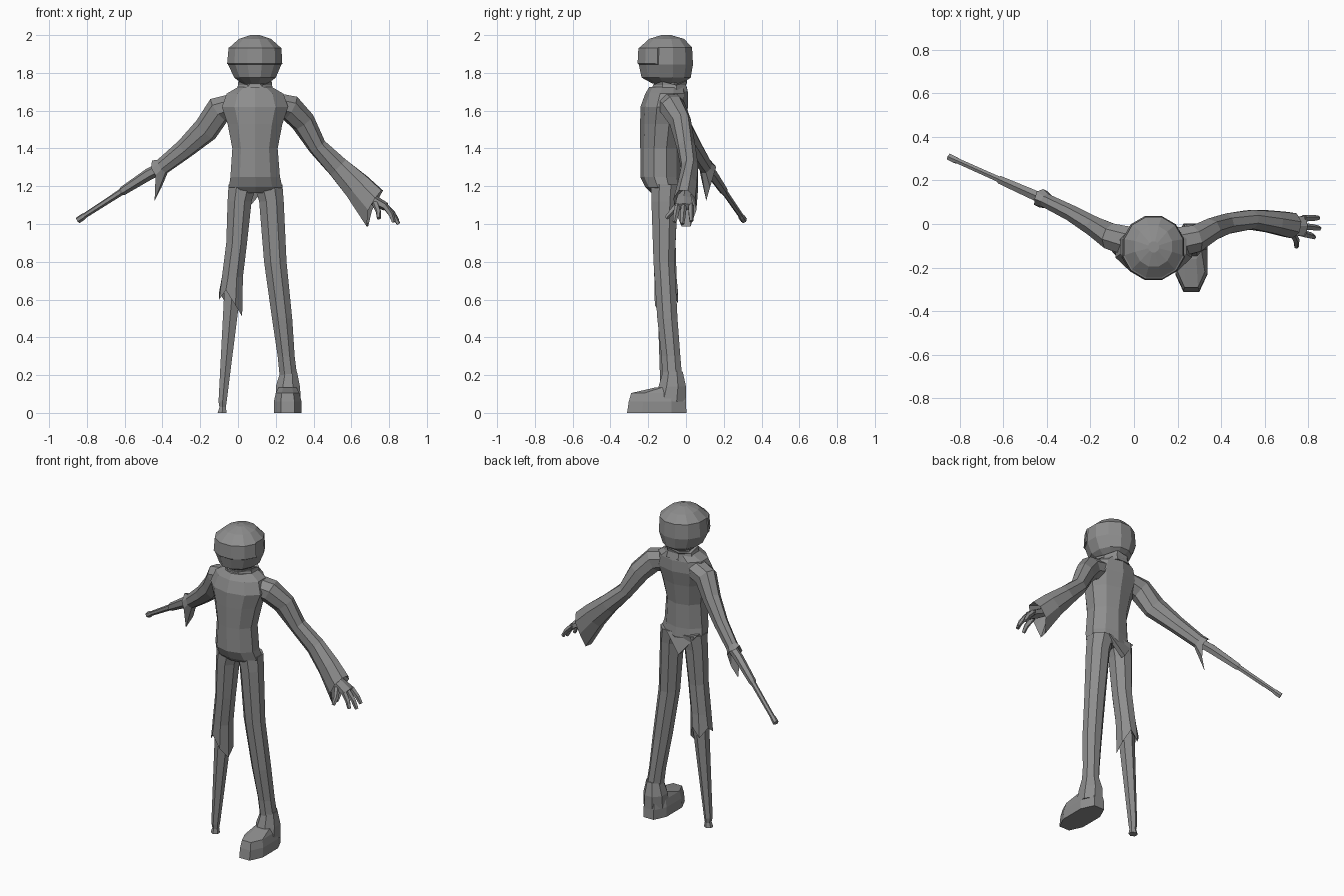
import bpy, bmesh, math
from mathutils import Vector

grey = bpy.data.materials.new("plain grey")
grey.diffuse_color = (0.27, 0.27, 0.27, 1)


def finish(name, bm, bevelled=False):
    bmesh.ops.recalc_face_normals(bm, faces=bm.faces)
    me = bpy.data.meshes.new(name)
    bm.to_mesh(me)
    bm.free()
    me.materials.append(grey)
    ob = bpy.data.objects.new(name, me)
    bpy.context.collection.objects.link(ob)
    return ob


def skin(name, rings, recess=False):
    """Join rings of points; a recessed end is a hollow sleeve or trouser hem."""
    bm = bmesh.new()
    vs = [[bm.verts.new(p) for p in r] for r in rings]
    n = len(vs[0])
    for a, b in zip(vs, vs[1:]):
        for i in range(n):
            j = (i + 1) % n
            bm.faces.new((a[i], a[j], b[j], b[i]))
    bm.faces.new(vs[0])
    if recess:
        mid = sum((Vector(p) for p in rings[-2]), Vector()) / n
        c = bm.verts.new(mid)
        for i in range(n):
            bm.faces.new((vs[-1][i], vs[-1][(i + 1) % n], c))
    else:
        bm.faces.new(vs[-1])
    return finish(name, bm)


def stack(name, levels, n=8, power=1.0, hem=None):
    """Level rings given as (z, x0, x1, y0, y1)."""
    rings = []
    k = 1 / math.cos(math.pi / n)
    for z, x0, x1, y0, y1 in levels:
        ring = []
        for i in range(n):
            a = 2 * math.pi * (i + 0.5) / n
            c, s = math.cos(a) * k, math.sin(a) * k
            c = math.copysign(abs(c) ** power, c)
            s = math.copysign(abs(s) ** power, s)
            ring.append(Vector(((x0 + x1) / 2 + c * (x1 - x0) / 2,
                                (y0 + y1) / 2 + s * (y1 - y0) / 2, z)))
        rings.append(ring)
    if hem:
        for p, h in zip(rings[-1], hem):
            p.z -= h
    return skin(name, rings, bool(hem))


def limb(name, path, n=8, hem=None):
    """Rings square to a path of (x, y, z, half width, half height)."""
    pts = [Vector(p[:3]) for p in path]
    rings = []
    for i, p in enumerate(path):
        d = (pts[min(i + 1, len(pts) - 1)] - pts[max(i - 1, 0)]).normalized()
        u = d.cross(Vector((0, 0, 1))).normalized()
        v = u.cross(d)
        ring = []
        for j in range(n):
            a = 2 * math.pi * (j + 0.5) / n
            q = pts[i] + u * math.cos(a) * p[3] + v * math.sin(a) * p[4]
            if hem and i == len(path) - 1:
                q += Vector((d.x * 0.4, d.y * 0.4, -1)) * hem[j]
            ring.append(q)
        rings.append(ring)
    return skin(name, rings, bool(hem))


# head
head = stack("head", [(1.745, 0.02, 0.16, -0.18, -0.02), (1.775, -0.02, 0.2, -0.235, 0.025),
                      (1.845, -0.053, 0.23, -0.25, 0.037), (1.935, -0.045, 0.225, -0.245, 0.032),
                      (1.98, 0.005, 0.175, -0.195, -0.01), (2.0, 0.065, 0.115, -0.13, -0.08)], n=12)
# visor band: front faces of the widest ring, raised slightly
bm = bmesh.new()
bm.from_mesh(head.data)
band = [f for f in bm.faces if abs(f.normal.z) < 0.3 and 1.86 < f.calc_center_median().z < 1.92
        and f.calc_center_median().y < -0.12]
bmesh.ops.inset_region(bm, faces=band, thickness=0.004, depth=0.007)
bm.to_mesh(head.data)
bm.free()

# neck and collar
stack("neck", [(1.68, 0.02, 0.16, -0.17, -0.02), (1.76, 0.02, 0.16, -0.17, -0.02)])
stack("collar", [(1.70, -0.01, 0.19, -0.185, 0.01), (1.735, 0.0, 0.18, -0.175, 0.0),
                 (1.745, 0.0, 0.18, -0.18, 0.005)], hem=[0.01, -0.015, 0, 0.01, -0.01, 0.01, 0.01, -0.01])

# torso
stack("torso", [(1.725, 0.0, 0.18, -0.19, 0.0), (1.69, -0.06, 0.24, -0.21, 0.005),
                (1.62, -0.085, 0.265, -0.235, 0.005), (1.53, -0.055, 0.235, -0.237, -0.015),
                (1.40, -0.03, 0.21, -0.237, -0.035), (1.25, -0.04, 0.222, -0.237, -0.035),
                (1.195, -0.048, 0.235, -0.21, -0.03), (1.165, -0.03, 0.215, -0.18, -0.04)], n=10)

# coat tail at the back
bm = bmesh.new()
tail = [(-0.04, -0.055, 1.22), (0.16, -0.03, 1.21), (0.06, -0.01, 1.09)]
top = [bm.verts.new(p) for p in tail]
low = [bm.verts.new((x, y - 0.03, z)) for x, y, z in tail]
bm.faces.new(top)
bm.faces.new(low)
for i in range(3):
    j = (i + 1) % 3
    bm.faces.new((top[i], top[j], low[j], low[i]))
finish("coat_tail", bm)

# full leg and boot
stack("full_leg", [(1.21, 0.085, 0.235, -0.185, -0.035), (1.12, 0.112, 0.242, -0.183, -0.045),
                   (0.8, 0.138, 0.257, -0.172, -0.06), (0.5, 0.18, 0.287, -0.152, -0.045),
                   (0.3, 0.21, 0.3, -0.13, -0.03), (0.18, 0.222, 0.315, -0.125, -0.02)])
stack("boot_ankle", [(0.22, 0.225, 0.312, -0.122, -0.018), (0.14, 0.2, 0.328, -0.145, 0.0),
                     (0.06, 0.2, 0.333, -0.17, 0.0)])
stack("boot_foot", [(0.135, 0.215, 0.31, -0.16, -0.03), (0.105, 0.2, 0.325, -0.29, -0.01),
                    (0.06, 0.19, 0.336, -0.303, 0.0), (0.0, 0.19, 0.336, -0.312, 0.002)], power=0.8)

# torn trouser leg and wooden leg
stack("torn_leg", [(1.21, -0.05, 0.1, -0.185, -0.035), (1.12, -0.055, 0.072, -0.183, -0.045),
                   (0.9, -0.062, 0.048, -0.175, -0.055), (0.72, -0.085, 0.026, -0.168, -0.05),
                   (0.62, -0.1, 0.022, -0.165, -0.042)],
      hem=[0.06, -0.02, 0.04, -0.02, 0.02, -0.03, 0.05, 0.11])
stack("wooden_leg", [(0.8, -0.07, 0.02, -0.145, -0.065), (0.6, -0.075, 0.008, -0.145, -0.065),
                     (0.06, -0.103, -0.06, -0.13, -0.085), (0.03, -0.098, -0.064, -0.125, -0.09),
                     (0.0, -0.108, -0.06, -0.13, -0.085)], n=6)

# sleeve and hand
limb("hand_sleeve", [(0.16, -0.09, 1.645, 0.075, 0.06), (0.275, -0.07, 1.615, 0.068, 0.072),
                     (0.345, -0.03, 1.54, 0.056, 0.066), (0.42, 0.0, 1.41, 0.05, 0.05),
                     (0.53, 0.02, 1.3, 0.047, 0.062), (0.63, 0.01, 1.2, 0.055, 0.08),
                     (0.715, -0.005, 1.115, 0.063, 0.08)],
     hem=[0, -0.01, -0.01, 0, 0.02, 0.075, 0.075, 0.02])
limb("palm", [(0.66, -0.005, 1.16, 0.035, 0.025), (0.72, -0.01, 1.125, 0.045, 0.028),
              (0.785, -0.01, 1.09, 0.055, 0.022)], n=6)
for name, a, b in [("first_finger", (0.775, -0.045, 1.1), (0.825, -0.06, 1.01)),
                   ("middle_finger", (0.775, -0.012, 1.1), (0.85, -0.02, 1.0)),
                   ("last_finger", (0.775, 0.025, 1.1), (0.845, 0.028, 1.015)),
                   ("thumb", (0.725, -0.04, 1.11), (0.745, -0.105, 1.03))]:
    m = [(p * 0.45 + q * 0.55) for p, q in zip(a, b)]
    m[0] += 0.008
    limb(name, [(*a, 0.017, 0.017), (*m, 0.015, 0.015), (*b, 0.011, 0.011)], n=5)

# torn sleeve and wooden arm
limb("torn_sleeve", [(0.02, -0.09, 1.645, 0.075, 0.06), (-0.1, -0.06, 1.605, 0.065, 0.075),
                     (-0.17, -0.02, 1.5, 0.05, 0.072), (-0.28, 0.045, 1.4, 0.04, 0.055),
                     (-0.4, 0.105, 1.305, 0.035, 0.045), (-0.425, 0.118, 1.285, 0.045, 0.055)],
     hem=[0, 0.01, -0.01, 0.01, 0.01, 0.12, 0.05, 0.0])
limb("wooden_arm", [(-0.36, 0.09, 1.32, 0.026, 0.03), (-0.47, 0.138, 1.265, 0.026, 0.032),
                    (-0.61, 0.2, 1.175, 0.021, 0.024), (-0.62, 0.205, 1.168, 0.015, 0.018),
                    (-0.81, 0.29, 1.045, 0.014, 0.014), (-0.82, 0.294, 1.038, 0.017, 0.018),
                    (-0.847, 0.307, 1.02, 0.017, 0.018)], n=6)
